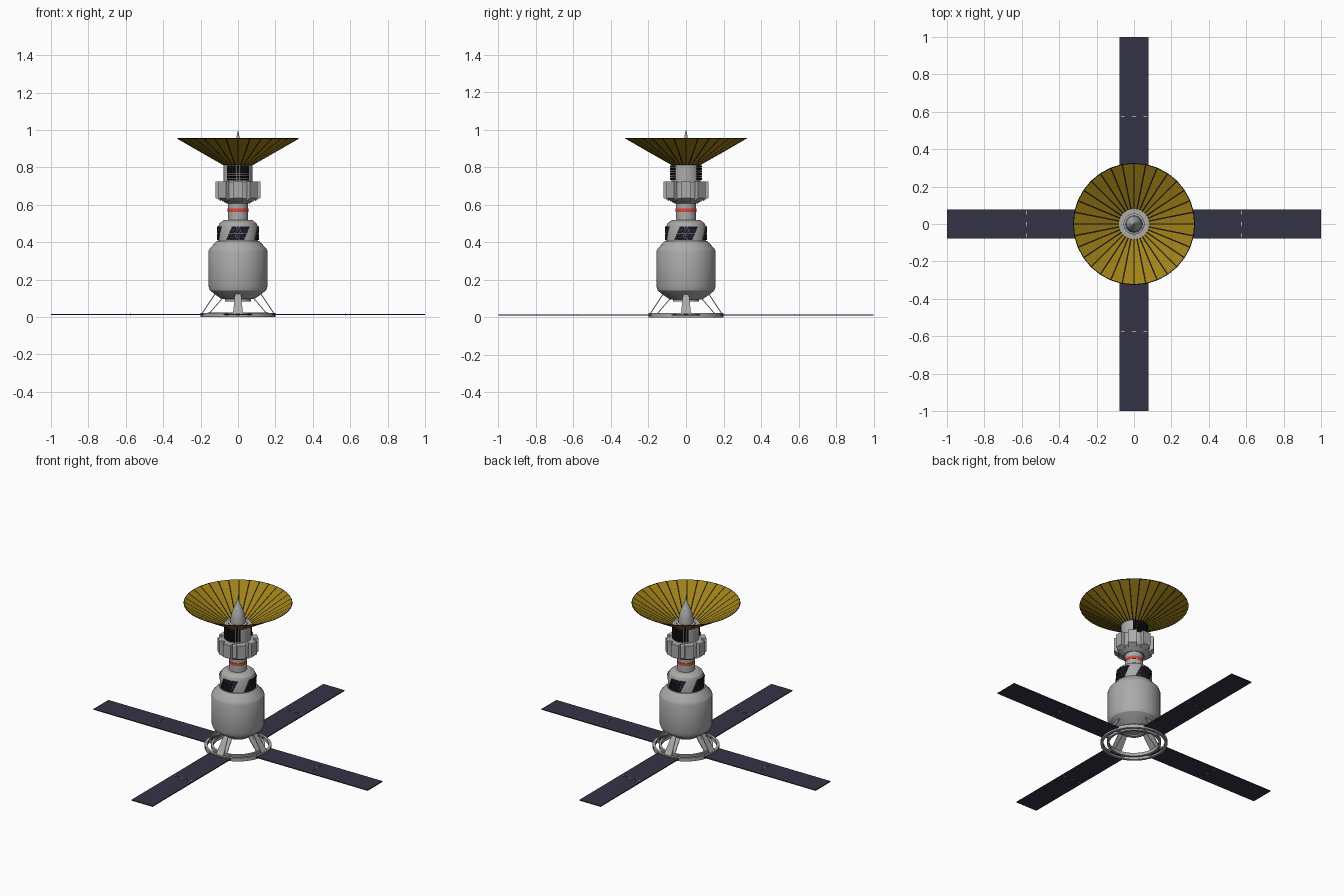
import bpy, bmesh, math
from mathutils import Matrix, Vector

if "Cube" in bpy.data.objects:
    bpy.data.objects.remove(bpy.data.objects["Cube"])


def material(name, rgb):
    m = bpy.data.materials.new(name)
    m.diffuse_color = (*rgb, 1)
    m.use_nodes = True
    m.node_tree.nodes["Principled BSDF"].inputs["Base Color"].default_value = m.diffuse_color
    return m


GREY = material("hull grey", (0.40, 0.41, 0.40))
NAVY = material("solar navy", (0.036, 0.033, 0.062))
GOLD = material("dish gold", (0.36, 0.22, 0.008))
BLACK = material("black", (0.008, 0.008, 0.009))
RED = material("stripe red", (0.75, 0.06, 0.045))


def finish(bm, name, mats, smooth=True, normals=True):
    if normals:
        bmesh.ops.recalc_face_normals(bm, faces=bm.faces)
    me = bpy.data.meshes.new(name)
    bm.to_mesh(me)
    bm.free()
    ob = bpy.data.objects.new(name, me)
    bpy.context.collection.objects.link(ob)
    for m in mats:
        me.materials.append(m)
    if smooth:
        bpy.ops.object.select_all(action='DESELECT')
        ob.select_set(True)
        bpy.context.view_layer.objects.active = ob
        bpy.ops.object.shade_smooth_by_angle(angle=math.radians(28))
    return ob


def polar(r, a, z):
    return Vector((r * math.cos(a), r * math.sin(a), z))


def lathe(name, profile, mat, closed=False, n=48):
    """Spin an (r, z) profile about z."""
    bm = bmesh.new()
    rows = []
    for r, z in profile:
        if r < 1e-6:
            rows.append([bm.verts.new((0, 0, z))] * n)
        else:
            rows.append([bm.verts.new(polar(r, math.tau * i / n, z)) for i in range(n)])
    pairs = list(zip(rows, rows[1:])) + ([(rows[-1], rows[0])] if closed else [])
    for a, b in pairs:
        for i in range(n):
            j = (i + 1) % n
            bm.faces.new(dict.fromkeys((a[i], a[j], b[j], b[i])))
    return finish(bm, name, [mat])


def hexa(bm, corners):
    """Solid from 4 bottom and 4 top corners."""
    v = [bm.verts.new(c) for c in corners]
    for f in ((3, 2, 1, 0), (4, 5, 6, 7), (0, 1, 5, 4), (1, 2, 6, 5), (2, 3, 7, 6), (3, 0, 4, 7)):
        bm.faces.new([v[i] for i in f])


def box(bm, x0, x1, y0, y1, z0, z1, turn=0):
    rot = Matrix.Rotation(turn, 3, 'Z')
    hexa(bm, [rot @ Vector((x, y, z)) for z in (z0, z1)
              for x, y in ((x0, y0), (x1, y0), (x1, y1), (x0, y1))])


QUARTERS = [k * math.pi / 2 for k in range(4)]

# Main hull: tank, shoulder and upper cabin
lathe("tank", [(0, 0.095), (0.085, 0.095), (0.12, 0.118), (0.15, 0.142), (0.158, 0.165),
               (0.158, 0.35), (0.152, 0.365), (0.113, 0.407), (0, 0.407)], GREY)
lathe("tank_bottom_cap", [(0, 0.09), (0.045, 0.09), (0.05, 0.083), (0.07, 0.083),
                          (0.07, 0.1), (0, 0.1)], GREY)
lathe("cabin", [(0.106, 0.40), (0.108, 0.48), (0.098, 0.502), (0.075, 0.518), (0, 0.52)], GREY)

# Neck with stripe, flared collar, upper drum
lathe("neck", [(0.053, 0.51), (0.053, 0.61), (0.062, 0.607), (0.1, 0.632),
               (0.1, 0.715), (0.096, 0.722), (0, 0.722)], GREY)
lathe("neck_stripe", [(0.052, 0.561), (0.055, 0.561), (0.055, 0.579), (0.052, 0.579)], RED)
lathe("drum", [(0.077, 0.715), (0.077, 0.812), (0.08, 0.816), (0, 0.816)], GREY)

# Blocks round the collar, chamfered underneath
bm = bmesh.new()
for k in range(8):
    rot = Matrix.Rotation(k * math.pi / 4, 3, 'Z')
    w = 0.027
    hexa(bm, [rot @ Vector(c) for c in (
        (0.09, -w, 0.618), (0.119, -w, 0.636), (0.119, w, 0.636), (0.09, w, 0.618),
        (0.09, -w, 0.723), (0.119, -w, 0.723), (0.119, w, 0.723), (0.09, w, 0.723))])
finish(bm, "collar_blocks", [GREY], False)


def tiles(name, turns, r, half, z0, z1, skew, cols, rows, mat, gap, depth=0.005):
    """Curved cell panels made of small tiles; skew leans them sideways."""
    bm = bmesh.new()
    da, dz = 2 * half / cols, (z1 - z0) / rows
    for t in turns:
        for i in range(cols):
            for j in range(rows):
                def at(u, v, rad):
                    h = (j + v) / rows
                    return polar(rad, t - half + (i + u) * da + skew * (h - 0.5), z0 + (j + v) * dz)
                g, q = gap, 1 - gap
                uv = ((g, g), (q, g), (q, q), (g, q))
                hexa(bm, [at(u, v, r) for u, v in uv] + [at(u, v, r + depth) for u, v in uv])
    finish(bm, name, [mat], False)


# Slanted cells on the cabin and cell grids front and back of the drum
tiles("cabin_cells", QUARTERS, 0.1065, 0.46, 0.41, 0.485, 0.32, 7, 6, NAVY, 0.04)
tiles("cabin_cell_studs", QUARTERS, 0.110, 0.44, 0.413, 0.482, 0.30, 7, 6, BLACK, 0.2, 0.0025)
tiles("drum_cells", [QUARTERS[1], QUARTERS[3]], 0.078, 0.80, 0.729, 0.81, 0, 9, 6, BLACK, 0.09, 0.007)

# Dish: gold cone with black ribs
bm = bmesh.new()
N, R0, Z0, R1, Z1 = 32, 0.078, 0.813, 0.325, 0.955
levels = [(R0, Z0), (0.2, Z0 + (Z1 - Z0) * 0.49), (R1 - 0.003, Z1 - 0.002), (R1, Z1)]
grid = []
for r, z in levels:
    row = []
    for k in range(N):
        a, h = math.tau * k / N, 0.0035 / r
        row += [bm.verts.new(polar(r, a - h, z)), bm.verts.new(polar(r, a + h, z))]
    grid.append(row)
for lev in range(len(grid) - 1):
    for i in range(2 * N):
        j = (i + 1) % (2 * N)
        f = bm.faces.new((grid[lev][i], grid[lev][j], grid[lev + 1][j], grid[lev + 1][i]))
        f.material_index = 1 if i % 2 == 0 or lev == 2 else 0
dish = finish(bm, "dish", [GOLD, BLACK], False)
mod = dish.modifiers.new("thickness", 'SOLIDIFY')
mod.thickness = 0.003
mod.offset = 0

# Feed cone in the dish
lathe("feed_cone", [(0.056, 0.815), (0.056, 0.825), (0.045, 0.828), (0.043, 0.865), (0.036, 0.895),
                    (0.022, 0.93), (0.009, 0.957), (0.005, 0.98), (0, 1.0)], GREY)

# Base rings
for name, r0, r1 in (("outer_ring", 0.184, 0.2), ("inner_ring", 0.148, 0.162)):
    lathe(name, [(r0, 0.003), (r0, 0.024), (r1, 0.024), (r1, 0.003)] if r0 < 0.16 else
          [(r0, 0), (r0, 0.022), (r1, 0.022), (r1, 0)], GREY, True)

# Legs: tapered outer and inner plates, plus ring spokes
legs, wings, hinges = bmesh.new(), bmesh.new(), bmesh.new()
for t in QUARTERS:
    rot = Matrix.Rotation(t, 3, 'Z')
    for xb, zb, xt, zt in ((0.197, 0.015, 0.126, 0.122), (0.160, 0.015, 0.088, 0.098)):
        wb, wt, d = 0.027, 0.016, 0.006
        hexa(legs, [rot @ Vector(c) for c in (
            (xb - d, -wb, zb), (xb, -wb, zb), (xb, wb, zb), (xb - d, wb, zb),
            (xt - d, -wt, zt), (xt, -wt, zt), (xt, wt, zt), (xt - d, wt, zt))])
    for y in (-0.05, 0.05):
        box(legs, 0.148, 0.19, y - 0.006, y + 0.006, 0.004, 0.018, t)
    # Solar wings in two folding sections with small hinges
    box(wings, 0.17, 0.574, -0.077, 0.077, 0.010, 0.016, t)
    box(wings, 0.576, 1.0, -0.077, 0.077, 0.010, 0.016, t)
    for y in (-0.06, 0, 0.06):
        box(hinges, 0.572, 0.578, y - 0.01, y + 0.01, 0.009, 0.0175, t)
finish(legs, "legs", [GREY], False)
finish(wings, "solar_wings", [NAVY], False)
finish(hinges, "wing_hinges", [GREY], False)
